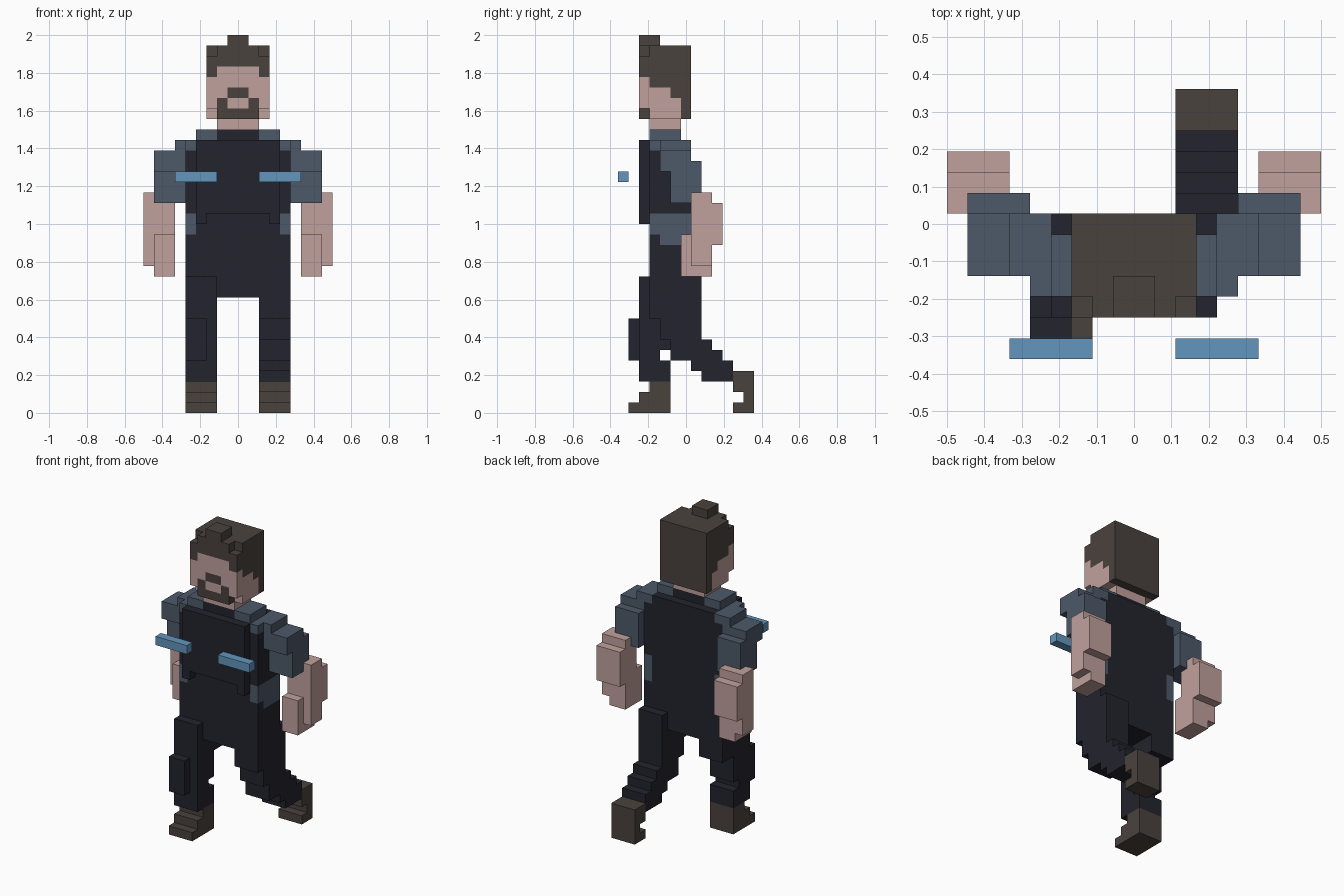
import bpy
import bmesh
from mathutils import Vector

cube = bpy.data.objects.get("Cube")
if cube:
    bpy.data.objects.remove(cube, do_unlink=True)

UNIT = 1 / 18          # edge length of one block
Y_SHIFT = 6.5          # block rows are counted from the front
cells = {}             # block position -> part name


def fill(part, x, y, z, mirror=False):
    """Claim a box of blocks for a part; part None carves them away."""
    for i in range(*x):
        for j in range(*y):
            for k in range(*z):
                for column in ((i, -1 - i) if mirror else (i,)):
                    if part:
                        cells[column, j, k] = part
                    else:
                        cells.pop((column, j, k), None)


def pair(part, x, y, z):
    """Fill a box on the left and its mirror image on the right."""
    fill(part, x, y, z, mirror=True)


def linear(*rgb):
    return tuple(((c / 255 + 0.055) / 1.055) ** 2.4 for c in rgb) + (1.0,)


def material(name, colour):
    mat = bpy.data.materials.new(name)
    mat.use_nodes = True
    mat.diffuse_color = colour
    mat.node_tree.nodes["Principled BSDF"].inputs["Base Color"].default_value = colour
    return mat


skin = material("skin", linear(192, 161, 157))
brown = material("dark brown", linear(74, 66, 62))
navy = material("dark navy", linear(35, 35, 46))
slate = material("slate blue", linear(77, 89, 105))
sky = material("light blue", linear(99, 150, 190))

colours = {
    "head": skin, "neck": skin, "forearms": skin, "hands": skin,
    "hair": brown, "beard": brown, "boots": brown,
    "vest": navy, "trousers": navy, "collar": navy,
    "shirt": slate, "sleeves": slate, "floating_bars": sky,
}

# Head with a cap of hair, sideburns and a beard
fill("hair", (-3, 3), (2, 7), (28, 35))
fill("hair", (-1, 1), (2, 4), (35, 36))
fill("head", (-2, 2), (2, 3), (28, 33))
fill("head", (-3, 3), (2, 3), (28, 32))
fill("head", (-3, 3), (3, 5), (28, 31))
fill("head", (-3, 3), (5, 6), (28, 30))
fill("beard", (-2, 2), (2, 3), (28, 30))
fill("head", (-1, 1), (2, 3), (29, 30))
fill("beard", (-1, 1), (2, 3), (30, 31))
for level in (28, 34):
    pair(None, (2, 3), (2, 3), (level, level + 1))
fill("neck", (-2, 2), (3, 6), (27, 28))

# Torso: vest over a shirt
fill("vest", (-5, 5), (3, 7), (13, 25))
fill("vest", (-4, 4), (3, 7), (25, 26))
fill("vest", (-3, 3), (2, 3), (19, 26))
pair("vest", (3, 4), (2, 3), (18, 26))
fill("collar", (-2, 2), (3, 6), (26, 27))
pair("shirt", (2, 4), (3, 6), (26, 27))
pair("shirt", (4, 5), (3, 7), (25, 26))
pair("shirt", (4, 5), (3, 7), (17, 19))
pair("shirt", (4, 5), (4, 7), (16, 17))

# Arms swinging back
pair("sleeves", (5, 6), (4, 7), (25, 26))
pair("sleeves", (5, 8), (4, 7), (23, 25))
pair("sleeves", (5, 8), (5, 8), (20, 24))
pair("forearms", (6, 9), (7, 9), (16, 21))
pair("forearms", (6, 9), (9, 10), (16, 20))
pair("hands", (6, 8), (6, 9), (13, 17))
pair("hands", (8, 9), (7, 9), (14, 16))

# Hips and the leg that steps forward
fill("trousers", (-5, 5), (3, 7), (11, 13))
right = (-5, -2)
for y, z in (((2, 7), (9, 13)), ((2, 4), (5, 9)), ((2, 5), (3, 5)),
             ((4, 5), (6, 9))):
    fill("trousers", right, y, z)
fill("trousers", (-5, -3), (1, 2), (5, 9))
for step in range(3):
    fill("boots", right, (step + 1, 5), (step, step + 1))

# The leg that trails behind
left = (2, 5)
for y, z in (((3, 8), (9, 13)), ((4, 8), (7, 9)), ((5, 9), (6, 7)),
             ((5, 10), (5, 6)), ((7, 11), (4, 5)), ((8, 11), (3, 4))):
    fill("trousers", left, y, z)
fill("boots", left, (11, 13), (0, 4))
fill(None, left, (11, 12), (1, 2))

# Bars hovering before the chest
pair("floating_bars", (2, 6), (0, 1), (22, 23))


def build(part, mat):
    """Skin the exposed block sides of one part and merge flat areas."""
    bm = bmesh.new()
    for cell in [c for c, owner in cells.items() if owner == part]:
        base = Vector(cell)
        for axis in range(3):
            u, v = Vector(), Vector()
            u[(axis + 1) % 3] = v[(axis + 2) % 3] = 1
            normal = u.cross(v)
            for side in (-1, 1):
                beside = list(cell)
                beside[axis] += side
                if tuple(beside) in cells:
                    continue
                start = base + normal * (side > 0)
                ring = [start, start + u, start + u + v, start + v][::side]
                bm.faces.new([bm.verts.new((p - Vector((0, Y_SHIFT, 0))) * UNIT)
                              for p in ring])
    bmesh.ops.remove_doubles(bm, verts=bm.verts[:], dist=UNIT / 100)
    bmesh.ops.dissolve_limit(bm, angle_limit=0.01, verts=bm.verts[:], edges=bm.edges[:])
    mesh = bpy.data.meshes.new(part)
    bm.to_mesh(mesh)
    bm.free()
    mesh.materials.append(mat)
    bpy.context.collection.objects.link(bpy.data.objects.new(part, mesh))


for part, mat in colours.items():
    build(part, mat)
